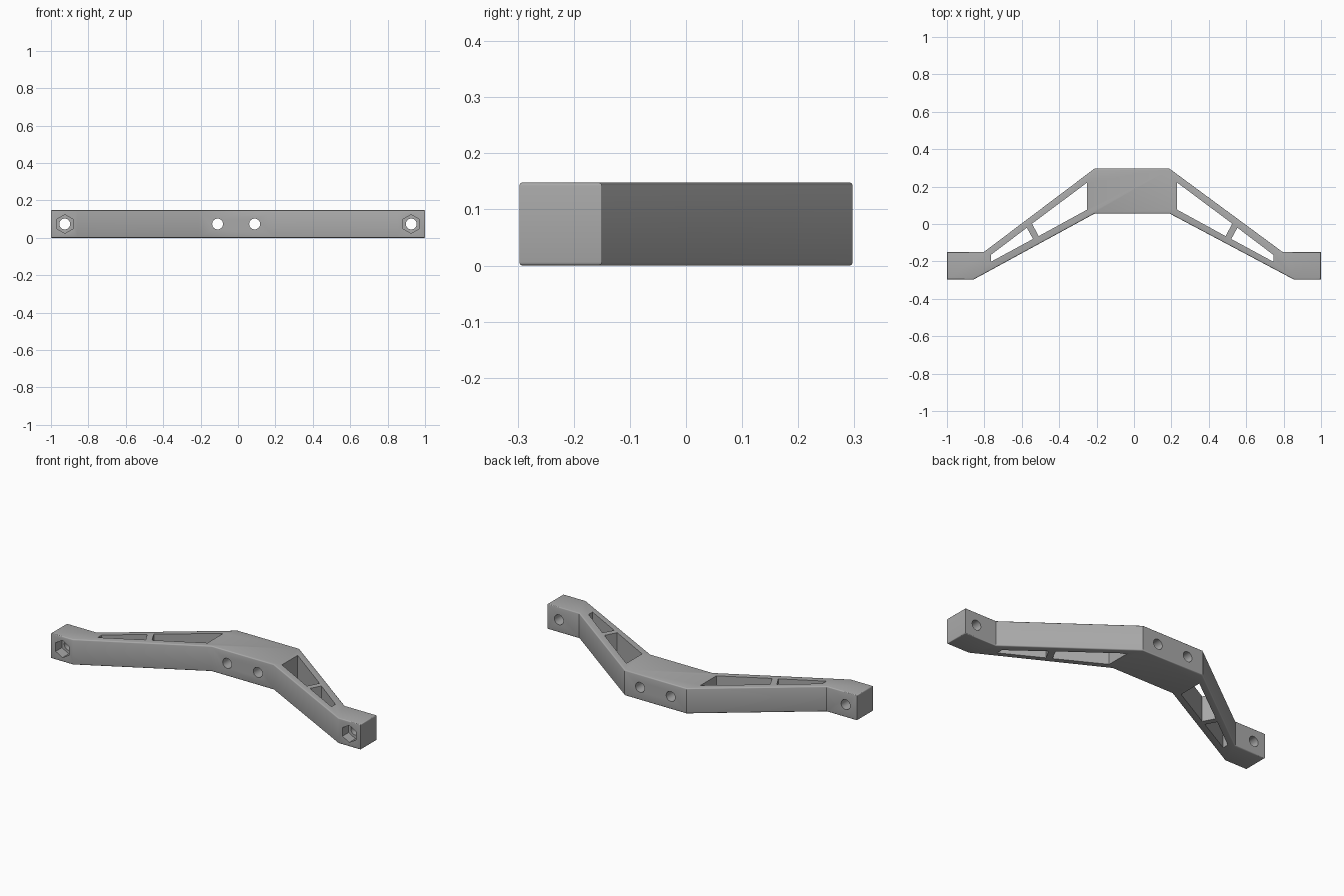
import bpy, bmesh, math
from mathutils import Matrix

cube = bpy.data.objects.get("Cube")
if cube:
    bpy.data.objects.remove(cube, do_unlink=True)

HEIGHT = 0.148
MID_Z = HEIGHT / 2
AXIS_X = -0.01      # mirror line of the windows and centre holes

grey = bpy.data.materials.new("plain grey")
grey.use_nodes = True
GREY = (0.4, 0.4, 0.4, 1)
grey.diffuse_color = GREY
grey.node_tree.nodes["Principled BSDF"].inputs["Base Color"].default_value = GREY


def make_object(name, bm):
    bmesh.ops.recalc_face_normals(bm, faces=bm.faces)
    mesh = bpy.data.meshes.new(name)
    bm.to_mesh(mesh)
    bm.free()
    mesh.materials.append(grey)
    obj = bpy.data.objects.new(name, mesh)
    bpy.context.collection.objects.link(obj)
    return obj


def prism(outline, z0, z1):
    bm = bmesh.new()
    base = bm.faces.new([bm.verts.new((x, y, z0)) for x, y in outline])
    top = bmesh.ops.extrude_face_region(bm, geom=[base])["geom"]
    verts = [v for v in top if isinstance(v, bmesh.types.BMVert)]
    bmesh.ops.translate(bm, verts=verts, vec=(0, 0, z1 - z0))
    return bm


def bore(name, x, radius, y0, y1, sides):
    """Cylinder or hexagon along y, with a corner pointing up."""
    bm = bmesh.new()
    place = (Matrix.Translation((x, (y0 + y1) / 2, MID_Z))
             @ Matrix.Rotation(math.pi / 2, 4, "X"))
    bmesh.ops.create_cone(bm, cap_ends=True, segments=sides, radius1=radius,
                          radius2=radius, depth=y1 - y0, matrix=place)
    return make_object(name, bm)


# Bracket body, with its long rims softened
outline = [(-1, -0.297), (-0.858, -0.297), (-0.21, 0.056), (0.19, 0.056),
           (0.855, -0.297), (1, -0.297), (1, -0.15), (0.795, -0.15),
           (0.188, 0.297), (-0.21, 0.297), (-0.803, -0.15), (-1, -0.15)]
bm = prism(outline, 0, HEIGHT)
rims = [e for e in bm.edges if abs(e.verts[0].co.z - e.verts[1].co.z) < 1e-5]
bmesh.ops.bevel(bm, geom=rims, offset=0.006, segments=3, profile=0.5,
                affect="EDGES")
bracket = make_object("bracket", bm)

cutters = []

# Truss windows in each arm, leaving a strut between them
large = [(-0.25, 0.222), (-0.25, 0.077), (-0.51, -0.065), (-0.545, 0.002)]
small = [(-0.573, -0.02), (-0.54, -0.08), (-0.765, -0.202), (-0.765, -0.165)]
for label, window in (("large", large), ("small", small)):
    for side, sign in (("right", 1), ("left", -1)):
        shape = [(x if sign == 1 else 2 * AXIS_X - x, y) for x, y in window]
        cutters.append(make_object(f"{label}_window_cutter_{side}",
                                   prism(shape, -0.1, HEIGHT + 0.1)))

# Bolt holes: two in the middle, one in each foot with a hexagonal nut pocket
for side, sign in (("right", -1), ("left", 1)):
    cutters.append(bore(f"centre_hole_cutter_{side}", AXIS_X + sign * 0.099,
                        0.029, -0.1, 0.5, 32))
    cutters.append(bore(f"foot_hole_cutter_{side}", sign * 0.926,
                        0.029, -0.5, 0.1, 32))
    cutters.append(bore(f"nut_pocket_cutter_{side}", sign * 0.926,
                        0.05, -0.4, -0.24, 6))

for cutter in cutters:
    mod = bracket.modifiers.new(cutter.name, "BOOLEAN")
    mod.operation = "DIFFERENCE"
    mod.solver = "EXACT"
    mod.object = cutter
bpy.context.view_layer.objects.active = bracket
bracket.select_set(True)
for mod in list(bracket.modifiers):
    bpy.ops.object.modifier_apply(modifier=mod.name)
for cutter in cutters:
    bpy.data.objects.remove(cutter, do_unlink=True)

bpy.ops.object.shade_smooth_by_angle(angle=math.radians(35))
